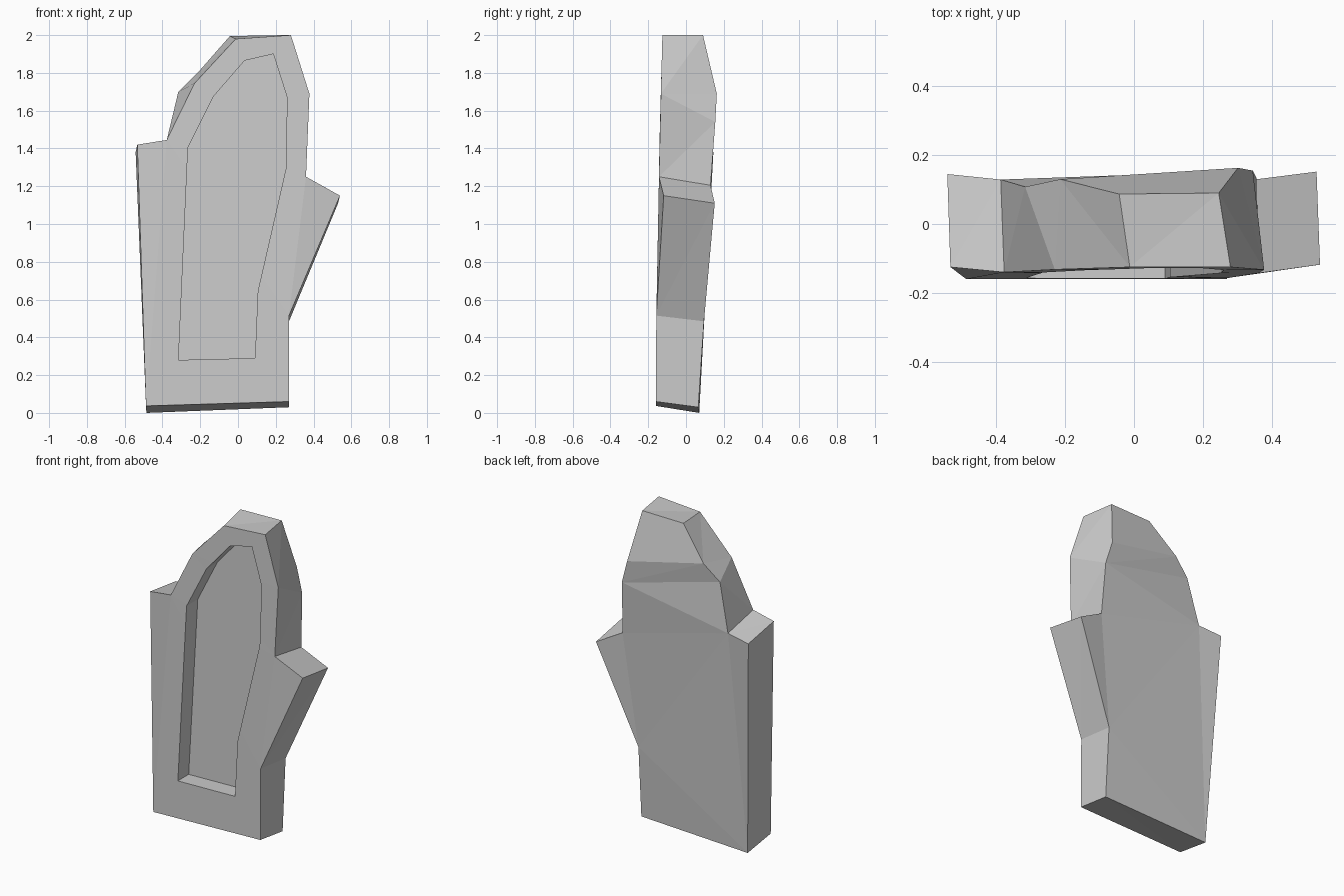
import bpy, bmesh

if "Cube" in bpy.data.objects:
    bpy.data.objects.remove(bpy.data.objects["Cube"])

# Outline pairs walking counter-clockwise from bottom left: (front point, back point)
PAIRS = [
    ((-.487, -.16, .037), (-.485, .07, .0)),     # 0 bottom left
    ((.27, -.16, .06), (.27, .065, .03)),        # 1 bottom right
    ((.27, -.157, .515), (.27, .095, .485)),     # 2 base of flare
    ((.54, -.118, 1.15), (.53, .152, 1.11)),     # 3 flare tip
    ((.36, -.143, 1.25), (.357, .13, 1.205)),    # 4 right notch
    ((.378, -.133, 1.69), (.345, .155, 1.54)),   # 5 right shoulder
    ((.378, -.133, 1.69), (.302, .163, 1.69)),   # 6 back fold, right
    ((.28, -.125, 2.0), (.246, .09, 2.0)),       # 7 top right
    ((-.012, -.125, 1.98), (-.043, .087, 1.995)),  # 8 top left
    ((-.23, -.132, 1.745), (-.214, .13, 1.80)),  # 9 back fold, left
    ((-.23, -.132, 1.745), (-.316, .108, 1.70)),  # 10 left shoulder
    ((-.377, -.14, 1.445), (-.387, .129, 1.40)),  # 11 left notch
    ((-.533, -.125, 1.42), (-.542, .145, 1.38)),  # 12 left corner
]
# Both faces are split along the same folds
PANELS = [(0, 1, 2, 4, 11), (2, 3, 4), (0, 11, 12), (4, 5, 10, 11),
          (5, 6, 9, 10), (6, 7, 8, 9)]
RECESS = [(-.315, .28), (.09, .29), (.105, .645), (.253, 1.29), (.26, 1.67),
          (.187, 1.90), (.035, 1.865), (-.13, 1.675), (-.265, 1.405)]


def solid(name, pairs, panels):
    """Closed solid between a front and a back outline, split into panels."""
    bm = bmesh.new()
    front = [bm.verts.new(p[0]) for p in pairs]
    back = [bm.verts.new(p[1]) for p in pairs]
    n = len(pairs)
    for i in range(n):
        j = (i + 1) % n
        bm.faces.new((front[i], back[i], back[j], front[j]))
    for p in panels:
        bm.faces.new([front[i] for i in p])
        bm.faces.new([back[i] for i in reversed(p)])
    bmesh.ops.remove_doubles(bm, verts=bm.verts, dist=1e-4)
    bmesh.ops.triangulate(bm, faces=bm.faces)
    bmesh.ops.recalc_face_normals(bm, faces=bm.faces)
    mesh = bpy.data.meshes.new(name)
    bm.to_mesh(mesh)
    bm.free()
    ob = bpy.data.objects.new(name, mesh)
    bpy.context.collection.objects.link(ob)
    return ob


# Stone slab
slab = solid("stone_slab", PAIRS, PANELS)

# Sunken front panel, its floor parallel to the leaning front face
cut = [((x, -.4, z), (x, -.053 + .018 * z, z)) for x, z in RECESS]
cutter = solid("recess_cutter", cut, [tuple(range(len(RECESS)))])
cutter.hide_render = True

mod = slab.modifiers.new("recess", 'BOOLEAN')
mod.operation = 'DIFFERENCE'
mod.solver = 'EXACT'
mod.object = cutter
bpy.context.view_layer.objects.active = slab
slab.select_set(True)
bpy.ops.object.modifier_apply(modifier=mod.name)
bpy.data.objects.remove(cutter)
